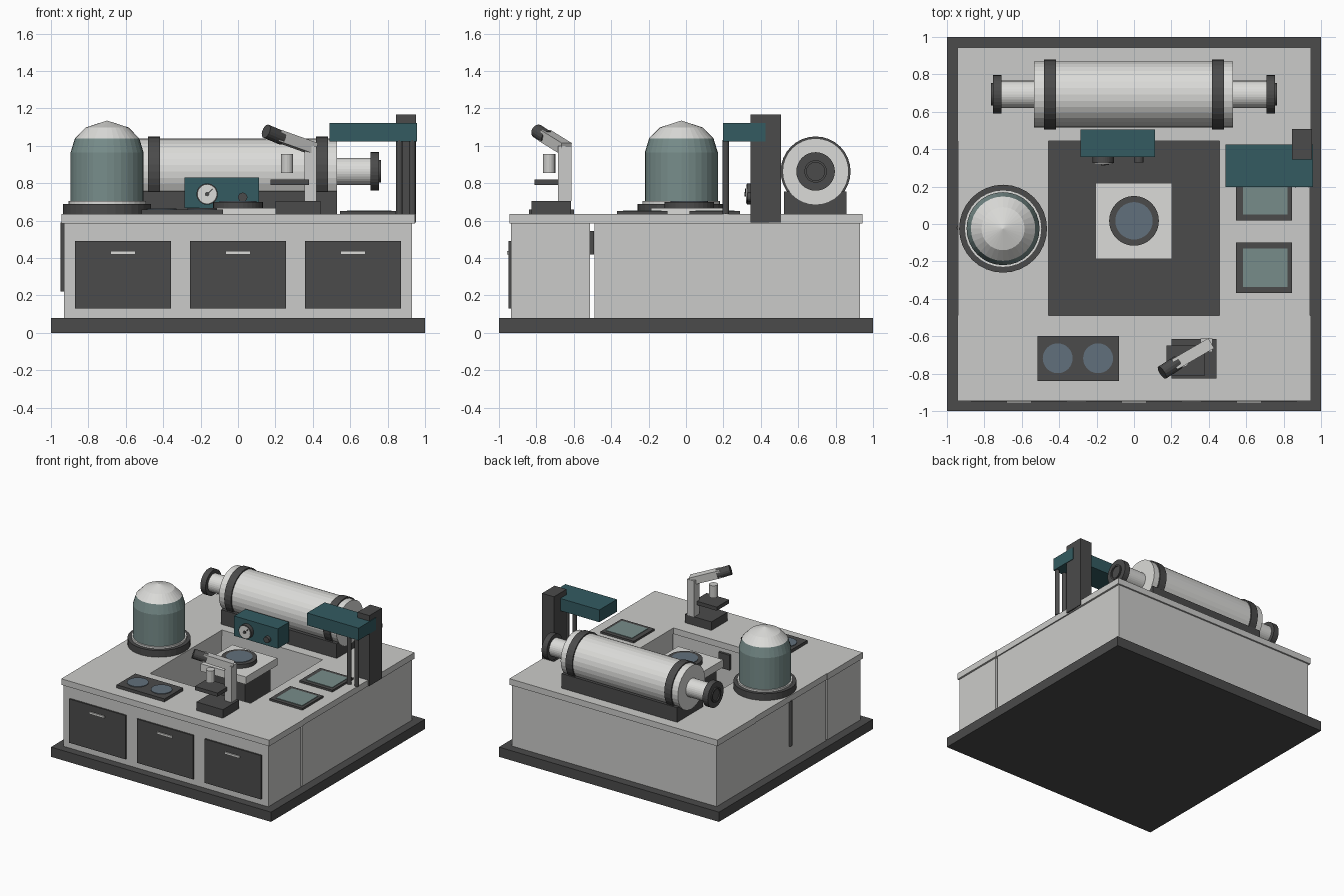
import bpy, bmesh, math
from mathutils import Vector

if "Cube" in bpy.data.objects:
    bpy.data.objects.remove(bpy.data.objects["Cube"])


def material(name, rgb):
    m = bpy.data.materials.new(name)
    m.diffuse_color = (*rgb, 1)
    m.use_nodes = True
    m.node_tree.nodes["Principled BSDF"].inputs["Base Color"].default_value = m.diffuse_color
    return m


DARK = material("charcoal", (0.07, 0.07, 0.07))
LIGHT = material("bench grey", (0.60, 0.60, 0.585))
METAL = material("pale metal", (0.71, 0.71, 0.69))
GLASS = material("grey green glass", (0.185, 0.265, 0.255))
TEAL = material("deep teal", (0.033, 0.105, 0.12))
BLUE = material("slate blue", (0.12, 0.16, 0.20))


def finish(name, bm, mats):
    bmesh.ops.recalc_face_normals(bm, faces=bm.faces)
    me = bpy.data.meshes.new(name)
    bm.to_mesh(me)
    bm.free()
    for m in mats:
        me.materials.append(m)
    ob = bpy.data.objects.new(name, me)
    bpy.context.collection.objects.link(ob)
    return ob


def box(name, x, y, z, mat):
    """Box from (min, max) pairs."""
    bm = bmesh.new()
    bmesh.ops.create_cube(bm, size=1)
    for v in bm.verts:
        v.co = [r[0] + (c + 0.5) * (r[1] - r[0]) for r, c in zip((x, y, z), v.co)]
    return finish(name, bm, [mat])


def lathe(name, origin, axis, profile, mats, rule=None, sides=32):
    """Revolve (radius, distance) points around an axis; rule picks a colour per band."""
    bm = bmesh.new()
    rings = []
    for r, h in profile:
        n = 1 if r == 0 else sides
        rings.append([bm.verts.new((r * math.cos(2 * math.pi * i / sides),
                                    r * math.sin(2 * math.pi * i / sides), h)) for i in range(n)])
    for k, (a, b) in enumerate(zip(rings, rings[1:])):
        for i in range(sides):
            j = (i + 1) % sides
            vs = [a[i % len(a)], a[j % len(a)], b[j % len(b)], b[i % len(b)]]
            f = bm.faces.new(list(dict.fromkeys(vs)))
            f.material_index = rule(k) if rule else 0
    ob = finish(name, bm, mats)
    ob.rotation_euler = Vector(axis).to_track_quat('Z', 'Y').to_euler()
    ob.location = origin
    return ob


def cyl(name, a, b, r, mat, sides=32):
    a, b = Vector(a), Vector(b)
    h = (b - a).length
    return lathe(name, a, b - a, [(0, 0), (r, 0), (r, h), (0, h)], [mat], sides=sides)


def beam(name, a, b, w, h, mat):
    """Square bar between two points."""
    a, b = Vector(a), Vector(b)
    ob = box(name, (-w / 2, w / 2), (-h / 2, h / 2), (0, (b - a).length), mat)
    ob.rotation_euler = (b - a).to_track_quat('Z', 'Y').to_euler()
    ob.location = a
    return ob


# Plinth and cabinets around the central well
box("plinth", (-1, 1), (-1, 1), (0, 0.08), DARK)
box("front_cabinet", (-0.93, 0.93), (-0.935, -0.512), (0.08, 0.59), LIGHT)
box("back_cabinet", (-0.93, 0.93), (0.445, 0.93), (0.08, 0.59), LIGHT)
box("cabinet_spacer", (-0.05, 0.05), (-0.512, -0.492), (0.42, 0.545), DARK)
for s, side in ((-1, "left"), (1, "right")):
    box(side + "_cabinet", sorted((s * 0.46, s * 0.93)), (-0.49, 0.445), (0.08, 0.59), LIGHT)
    box(side + "_counter", sorted((s * 0.457, s * 0.94)), (-0.49, 0.445), (0.585, 0.635), LIGHT)
box("front_counter", (-0.945, 0.945), (-0.945, -0.49), (0.585, 0.635), LIGHT)
box("back_counter", (-0.945, 0.945), (0.445, 0.943), (0.585, 0.635), LIGHT)

# Drawer fronts with handles
for i, cx in enumerate((-0.615, 0, 0.615)):
    box(f"drawer_front_{i}", (cx - 0.256, cx + 0.256), (-0.948, -0.93), (0.13, 0.49), DARK)
    box(f"drawer_handle_{i}", (cx - 0.068, cx + 0.068), (-0.957, -0.945), (0.42, 0.437), METAL)

# Central pedestal with viewing disc
box("pedestal", (-0.17, 0.17), (-0.15, 0.18), (0.08, 0.605), DARK)
box("pedestal_slab", (-0.207, 0.203), (-0.188, 0.22), (0.605, 0.667), METAL)
cyl("disc_rim", (0, 0.017, 0.665), (0, 0.017, 0.70), 0.133, DARK)
cyl("disc_glass", (0, 0.017, 0.699), (0, 0.017, 0.704), 0.1, BLUE)

# Horizontal pressure vessel on its cradle
Y, Z = 0.693, 0.863
box("vessel_cradle", (-0.52, 0.53), (0.525, 0.857), (0.635, 0.755), DARK)
cyl("vessel_body", (-0.535, Y, Z), (0.53, Y, Z), 0.177, METAL)
for s, side in ((-1, "left"), (1, "right")):
    for part, x0, x1, r, m in (("band", 0.418, 0.48, 0.187, DARK), ("pipe", 0.52, 0.715, 0.073, METAL),
                               ("flange", 0.708, 0.755, 0.103, DARK)):
        cyl(f"{side}_vessel_{part}", (s * x0, Y, Z), (s * x1, Y, Z), r, m)
    lathe(f"{side}_flange_ring", (s * 0.753, Y, Z), (s, 0, 0),
          [(0.06, 0), (0.06, 0.011), (0.048, 0.011), (0.048, 0)], [DARK])

# Bell jar on round foot, with hanging pipe
cx, cy = -0.70, -0.025
cyl("jar_foot", (cx, cy, 0.635), (cx, cy, 0.69), 0.235, DARK)
cyl("jar_collar", (cx, cy, 0.69), (cx, cy, 0.705), 0.207, METAL)
lathe("bell_jar", (cx, cy, 0), (0, 0, 1),
      [(0, 0.705), (0.195, 0.705), (0.195, 0.965), (0.172, 1.04), (0.115, 1.098), (0, 1.135)],
      [GLASS, METAL], lambda k: int(k > 2))
cyl("jar_drain_pipe", (-0.934, -0.02, 0.22), (-0.934, -0.02, 0.59), 0.015, DARK, 12)

# Rear right post with overhanging arm
box("post", (0.845, 0.953), (0.345, 0.508), (0.59, 1.168), DARK)
box("post_arm", (0.49, 0.958), (0.197, 0.425), (1.022, 1.123), TEAL)
for i, x in enumerate((0.863, 0.932)):
    cyl(f"arm_rod_{i}", (x, 0.213, 0.635), (x, 0.213, 1.03), 0.017, DARK, 12)

# Framed glass plates on the right
for i, y in enumerate((-0.235, 0.155)):
    box(f"plate_frame_{i}", (0.545, 0.845), (y - 0.135, y + 0.135), (0.635, 0.651), DARK)
    box(f"plate_glass_{i}", (0.583, 0.82), (y - 0.103, y + 0.103), (0.65, 0.655), GLASS)

# Twin dish tray at front left
box("dish_tray", (-0.515, -0.08), (-0.84, -0.598), (0.635, 0.66), DARK)
for i, x in enumerate((-0.408, -0.192)):
    cyl(f"dish_{i}", (x, -0.718, 0.659), (x, -0.718, 0.665), 0.08, BLUE)

# Control box with gauge and knob
box("control_box", (-0.285, 0.112), (0.357, 0.505), (0.667, 0.83), TEAL)
gx, gz = -0.165, 0.742
cyl("gauge_rim", (gx, 0.36, gz), (gx, 0.325, gz), 0.057, DARK)
cyl("gauge_face", (gx, 0.326, gz), (gx, 0.322, gz), 0.05, METAL)
cyl("gauge_hub", (gx, 0.323, gz), (gx, 0.314, gz), 0.012, DARK, 12)
beam("gauge_needle", (gx, 0.32, gz), (gx + 0.03, 0.32, gz + 0.028), 0.009, 0.006, DARK)
cyl("control_knob", (0.025, 0.36, 0.725), (0.025, 0.33, 0.725), 0.025, DARK, 16)

# Microscope
box("microscope_base", (0.2, 0.44), (-0.825, -0.615), (0.635, 0.705), DARK)
box("microscope_stage", (0.175, 0.38), (-0.81, -0.65), (0.79, 0.82), DARK)
box("microscope_column", (0.355, 0.42), (-0.685, -0.612), (0.705, 1.0), LIGHT)
cyl("microscope_objective", (0.262, -0.732, 0.855), (0.262, -0.732, 0.955), 0.033, LIGHT, 16)
beam("microscope_tube", (0.405, -0.642, 0.985), (0.21, -0.755, 1.055), 0.062, 0.062, LIGHT)
cyl("microscope_eyepiece", (0.235, -0.74, 1.042), (0.15, -0.795, 1.078), 0.038, DARK, 16)
